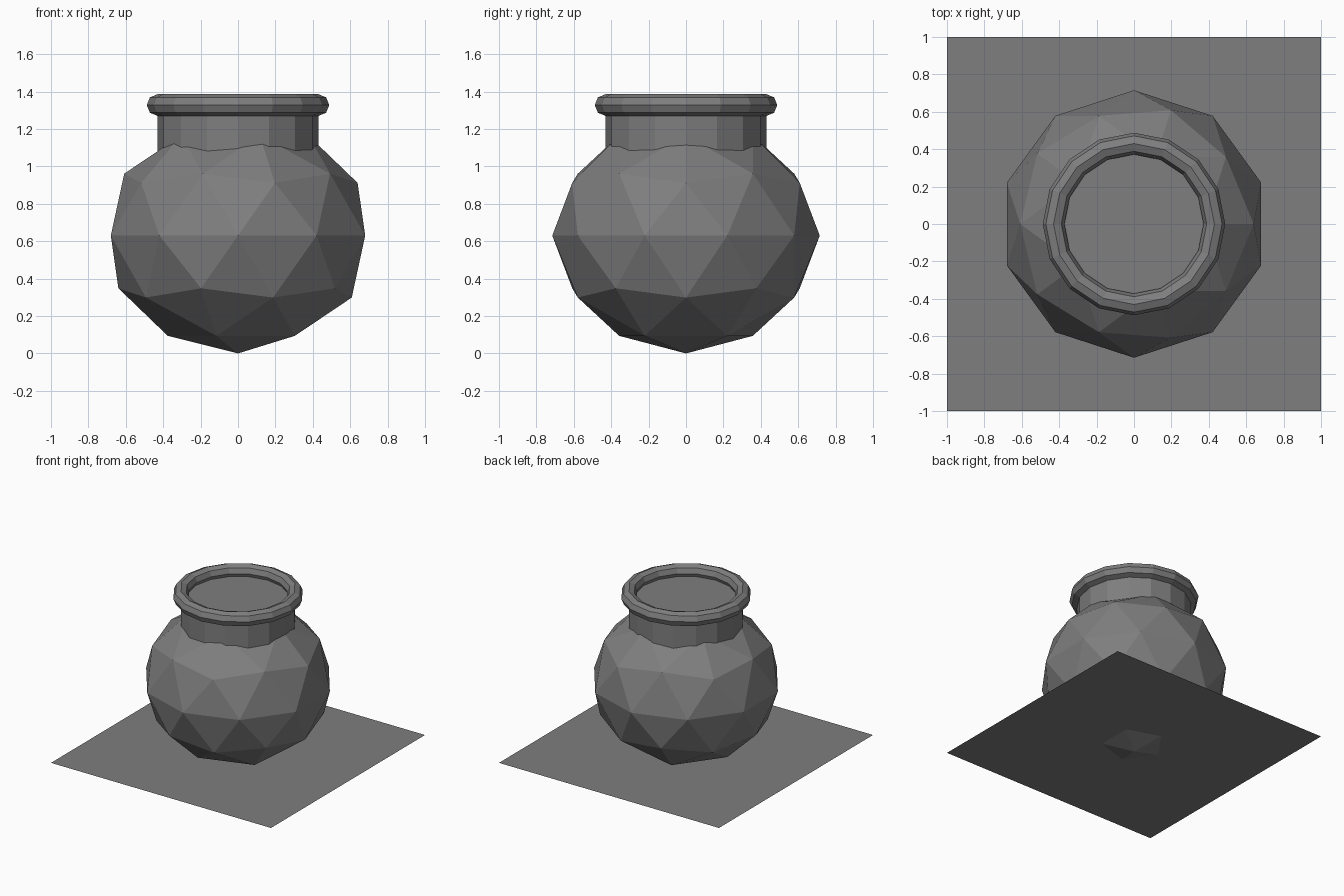
import bpy

cube = bpy.data.objects.get("Cube")
if cube:
    bpy.data.objects.remove(cube, do_unlink=True)

SIDES = 16
NECK_RADIUS = 0.43
BODY_RADIUS, BODY_HALF_HEIGHT = 0.715, 0.63

grey = bpy.data.materials.new("stone_grey")
grey.use_nodes = True
colour = (0.21, 0.21, 0.21, 1.0)
grey.diffuse_color = colour
grey.node_tree.nodes["Principled BSDF"].inputs["Base Color"].default_value = colour


def finish(name):
    """Name the newest part, colour it and keep its facets flat."""
    part = bpy.context.object
    part.name = name
    part.data.materials.append(grey)
    bpy.ops.object.shade_flat()
    return part


# Ground sheet, pierced by the tip of the pot
bpy.ops.mesh.primitive_plane_add(size=2, location=(0, 0, 0.06))
finish("ground_sheet")

# Faceted round body, slightly squashed
bpy.ops.mesh.primitive_ico_sphere_add(subdivisions=2, radius=1,
                                      location=(0, 0, BODY_HALF_HEIGHT))
body = finish("pot_body")
body.scale = (BODY_RADIUS, BODY_RADIUS, BODY_HALF_HEIGHT)

# Neck, closed by a flat top just inside the rim
neck_bottom, neck_top = 0.9, 1.3
bpy.ops.mesh.primitive_cylinder_add(
    vertices=SIDES, radius=NECK_RADIUS, depth=neck_top - neck_bottom,
    location=(0, 0, (neck_top + neck_bottom) / 2))
finish("pot_neck")

# Rolled rim
bpy.ops.mesh.primitive_torus_add(
    major_segments=SIDES, minor_segments=8, major_radius=NECK_RADIUS,
    minor_radius=0.058, location=(0, 0, 1.328))
finish("pot_rim")
